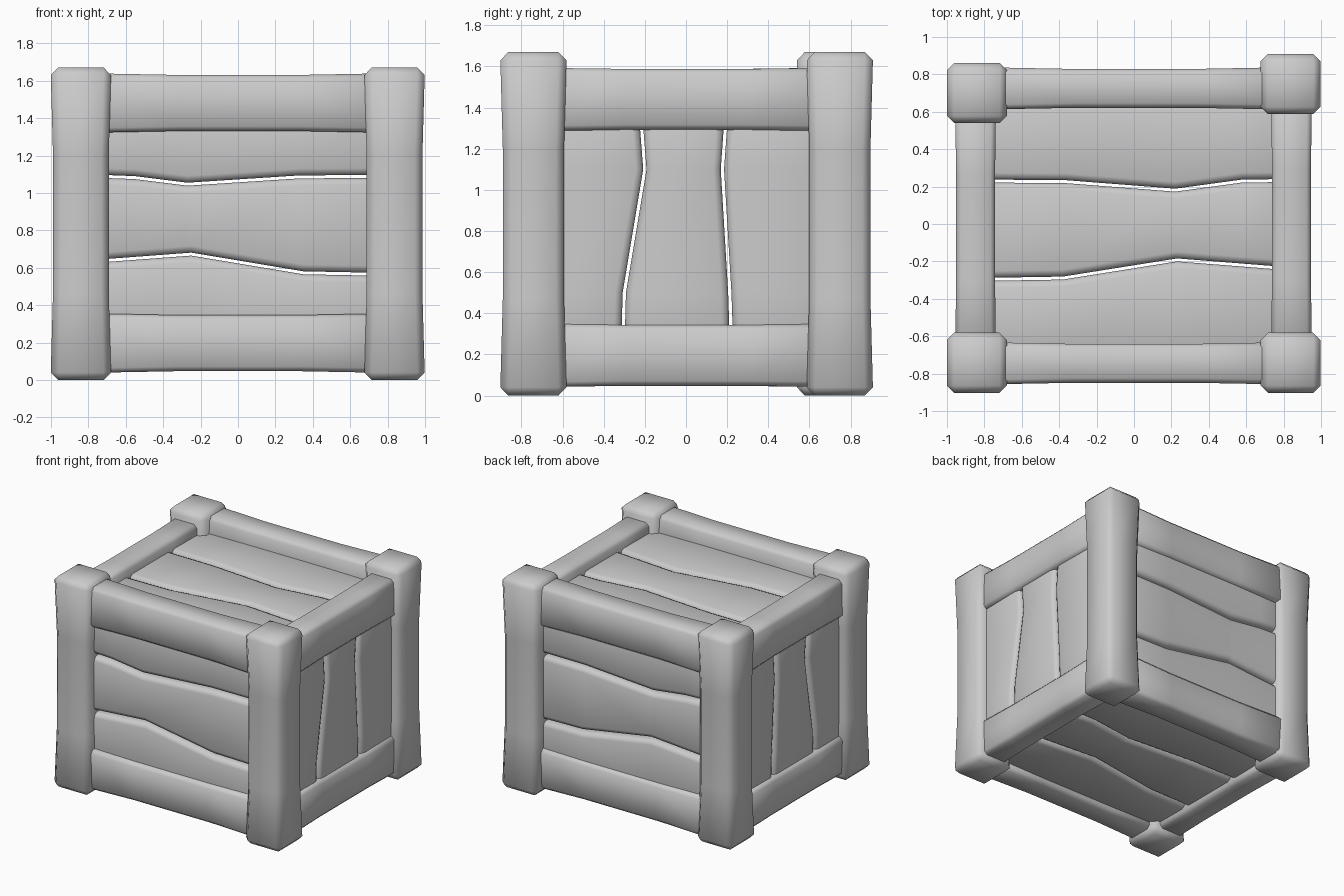
import bpy, bmesh
from mathutils import Vector

if "Cube" in bpy.data.objects:
    bpy.data.objects.remove(bpy.data.objects["Cube"])


def finish(name, bm, bevel, segments):
    """Turn a bmesh into a smooth object with softened edges."""
    bmesh.ops.recalc_face_normals(bm, faces=bm.faces)
    for f in bm.faces:
        f.smooth = True
    me = bpy.data.meshes.new(name)
    bm.to_mesh(me)
    bm.free()
    ob = bpy.data.objects.new(name, me)
    bpy.context.collection.objects.link(ob)
    m = ob.modifiers.new("soft_edges", 'BEVEL')
    m.width, m.segments = bevel, segments
    m.limit_method, m.angle_limit = 'ANGLE', 0.7
    return ob


def loft(sections):
    """Closed solid through a row of four-point sections."""
    bm = bmesh.new()
    rings = [[bm.verts.new(p) for p in s] for s in sections]
    for a, b in zip(rings, rings[1:]):
        for i in range(4):
            j = (i + 1) % 4
            bm.faces.new((a[i], a[j], b[j], b[i]))
    bm.faces.new(rings[0])
    bm.faces.new(rings[-1])
    return bm


def beam(name, centre, axis, length, half_a, half_b, waist, bevel):
    """Timber along an axis, slightly thinner in the middle."""
    u, v = [i for i in range(3) if i != axis]
    sections = []
    for t, w in ((-.5, 0), (-.22, 1), (.22, 1), (.5, 0)):
        ring = []
        for su, sv in ((-1, -1), (1, -1), (1, 1), (-1, 1)):
            p = Vector(centre)
            p[axis] += t * length
            p[u] += su * (half_a - waist * w)
            p[v] += sv * (half_b - waist * w)
            ring.append(p)
        sections.append(ring)
    return finish(name, loft(sections), bevel, 1)


def height(line, s):
    """Interpolated height of a polyline at s."""
    for (s0, t0), (s1, t1) in zip(line, line[1:]):
        if s <= s1 + 1e-6:
            return t0 + (t1 - t0) * (s - s0) / (s1 - s0)
    return line[-1][1]


def panel(name, lines, depths, place):
    """Planks between consecutive crooked lines, with narrow open gaps."""
    for k, (lo, hi) in enumerate(zip(lines, lines[1:])):
        g0 = .008 if k > 0 else 0
        g1 = .008 if k < len(lines) - 2 else 0
        sections = []
        for s in sorted({p[0] for p in lo + hi}):
            a, b = height(lo, s) + g0, height(hi, s) - g1
            sections.append([place(s, t, d) for t, d in
                             ((a, depths[0]), (b, depths[0]), (b, depths[1]), (a, depths[1]))])
        finish(f"{name}_plank_{k + 1}", loft(sections), .036, 2)


# Corner posts
for name, x, y in (("front_left", -.84, -.742), ("front_right", .837, -.742),
                   ("back_left", -.84, .70), ("back_right", .837, .748)):
    beam(name + "_post", (x, y, .835), 2, 1.67, .162, .162, .013, .04)

# Front and back rails
for side, y in (("front", -.745), ("back", .725)):
    for level, z in (("bottom", .197), ("top", 1.481)):
        beam(f"{side}_{level}_rail", (0, y, z), 0, 1.5, .112, .158, .008, .025)

# Side rails
for side, x, y0, y1 in (("left", -.847, -.67, .62), ("right", .842, -.67, .67)):
    for level, z in (("bottom", .195), ("top", 1.44)):
        beam(f"{side}_{level}_rail", (x, (y0 + y1) / 2, z), 1, y1 - y0, .109, .153, .005, .025)

# Front and back planks, lines given as (x, z)
wall = [[(-.76, .2), (.76, .2)],
        [(-.76, .632), (-.69, .64), (-.25, .673), (.35, .573), (.76, .565)],
        [(-.76, 1.090), (-.55, 1.082), (-.27, 1.047), (.33, 1.086), (.76, 1.088)],
        [(-.76, 1.44), (.76, 1.44)]]
panel("front", wall, (.81, .69), lambda s, t, d: (s, -d, t))
panel("back", wall, (.80, .68), lambda s, t, d: (s, d, t))

# Side planks, lines given as (z, y)
side_wall = [[(.2, -.66), (1.42, -.66)],
             [(.2, -.308), (.5, -.3), (1.1, -.2), (1.42, -.225)],
             [(.2, .223), (.5, .213), (1.1, .177), (1.42, .2)],
             [(.2, .66), (1.42, .66)]]
panel("right", side_wall, (.922, .80), lambda s, t, d: (d, t, s))
panel("left", side_wall, (.922, .80), lambda s, t, d: (-d, t, s))

# Lid and floor planks, lines given as (x, y)
lid = [[(-.8, -.7), (.8, -.7)],
       [(-.8, -.296), (-.38, -.289), (.23, -.192), (.8, -.237)],
       [(-.8, .230), (-.36, .226), (.22, .181), (.58, .23), (.8, .232)],
       [(-.8, .68), (.8, .68)]]
panel("lid", lid, (1.51, 1.39), lambda s, t, d: (s, t, d))
panel("floor", lid, (.09, .21), lambda s, t, d: (s, t, d))
